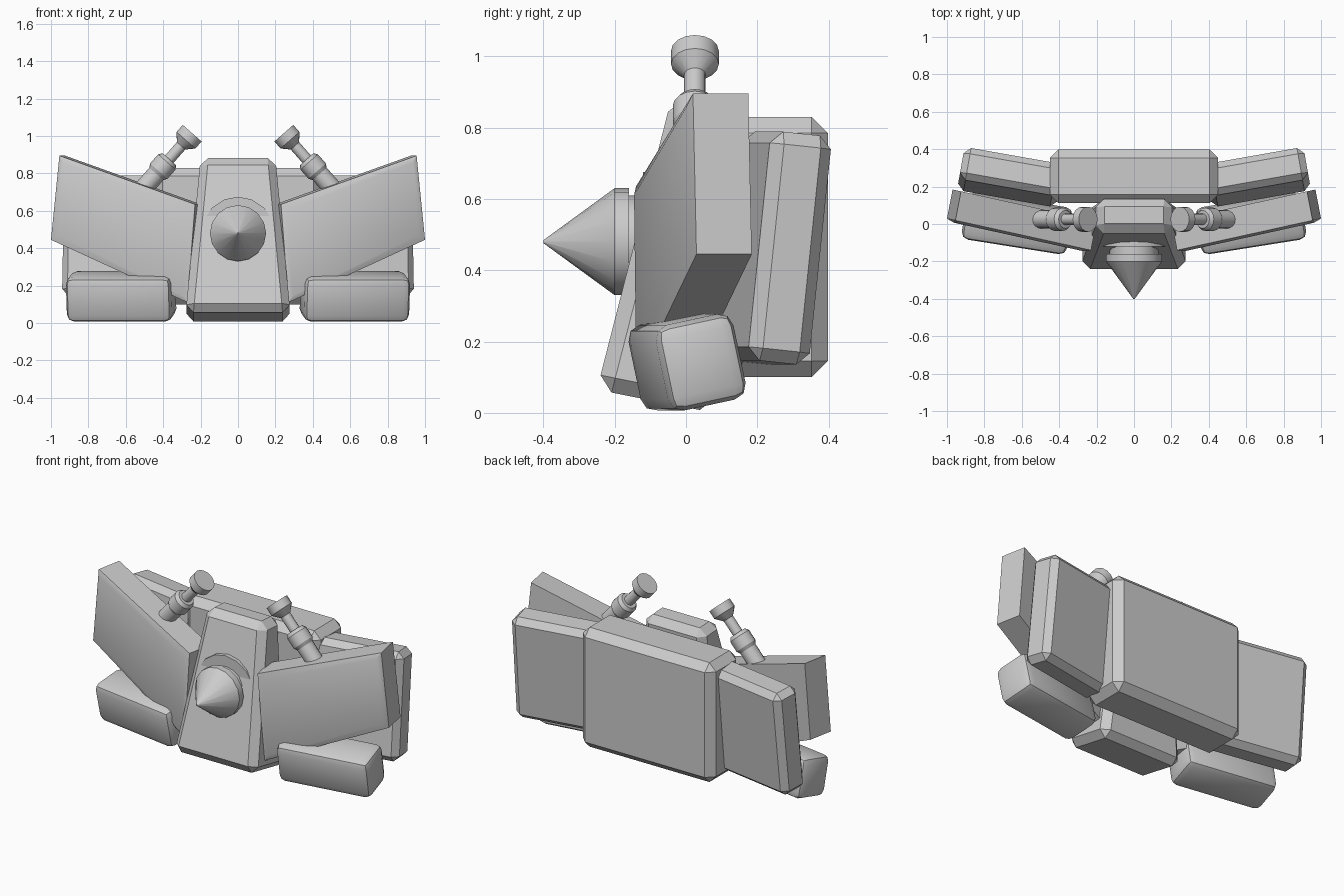
import bpy, bmesh, math
from mathutils import Matrix, Vector, Euler

if "Cube" in bpy.data.objects:
    bpy.data.objects.remove(bpy.data.objects["Cube"], do_unlink=True)

grey = bpy.data.materials.new("light_grey")
grey.use_nodes = True
grey.diffuse_color = (0.6, 0.6, 0.6, 1)
grey.node_tree.nodes["Principled BSDF"].inputs["Base Color"].default_value = (0.6, 0.6, 0.6, 1)


def finish(name, bm, side=1, angle=30):
    """Mirror to the wanted side, fix normals and add the object."""
    for v in bm.verts:
        v.co.x *= side
    bmesh.ops.recalc_face_normals(bm, faces=bm.faces)
    mesh = bpy.data.meshes.new(name)
    bm.to_mesh(mesh)
    bm.free()
    mesh.materials.append(grey)
    ob = bpy.data.objects.new(name, mesh)
    bpy.context.collection.objects.link(ob)
    bpy.ops.object.select_all(action='DESELECT')
    ob.select_set(True)
    bpy.context.view_layer.objects.active = ob
    bpy.ops.object.shade_smooth_by_angle(angle=math.radians(angle))
    return ob


def chamfer(bm, width, segments=1):
    bmesh.ops.bevel(bm, geom=bm.edges[:], offset=width, segments=segments,
                    profile=0.5, affect='EDGES')


def box(name, centre, size, lean=0, yaw=0, width=0.04, segments=1, side=1, angle=30):
    bm = bmesh.new()
    bmesh.ops.create_cube(bm, size=1, matrix=Matrix.Diagonal((*size, 1)))
    chamfer(bm, width, segments)
    turn = Euler((math.radians(lean), 0, math.radians(yaw))).to_matrix().to_4x4()
    bm.transform(Matrix.Translation(centre) @ turn)
    return finish(name, bm, side, angle)


def lathe(name, profile, start, direction, sides=16, side=1):
    """Spin (distance, radius) points about an axis."""
    bm = bmesh.new()
    turn = Vector(direction).to_track_quat('Z', 'Y').to_matrix().to_4x4()
    rings = []
    for t, r in profile:
        rings.append([bm.verts.new((r * math.cos(math.tau * i / sides),
                                    r * math.sin(math.tau * i / sides), t))
                      for i in range(sides)])
    for a, b in zip(rings, rings[1:]):
        for i in range(sides):
            j = (i + 1) % sides
            bm.faces.new((a[i], a[j], b[j], b[i]))
    bm.faces.new(rings[0])
    bm.faces.new(rings[-1])
    bm.transform(Matrix.Translation(start) @ turn)
    return finish(name, bm, side)


def wing(name, side):
    """Swept slab with a raised front panel."""
    bm = bmesh.new()
    outline = [(0.23, 0.635), (0.955, 0.895), (1.0, 0.445), (0.27, 0.11)]
    sweep = lambda x: -0.14 + (x - 0.23) * 0.22
    front = [bm.verts.new((x, sweep(x), z)) for x, z in outline]
    back = [bm.verts.new((x - 0.03, sweep(x) + 0.155, z)) for x, z in outline]
    face = bm.faces.new(front)
    bm.faces.new(back[::-1])
    for i in range(4):
        j = (i + 1) % 4
        bm.faces.new((front[i], front[j], back[j], back[i]))
    bmesh.ops.recalc_face_normals(bm, faces=bm.faces)
    bmesh.ops.inset_region(bm, faces=[face], thickness=0.045, depth=0.014)
    return finish(name, bm, side)


# Central body: tapered, leaning back
bm = bmesh.new()
bmesh.ops.create_cube(bm, size=2)
for v in bm.verts:
    top, rear = v.co.z > 0, v.co.y > 0
    y, z = {(False, False): (-0.25, 0.065), (False, True): (0.08, 0.0),
            (True, False): (-0.04, 0.885), (True, True): (0.135, 0.875)}[top, rear]
    v.co = (v.co.x * (0.2 if top else 0.28), y, z)
chamfer(bm, 0.042)
finish("central_body", bm)

# Nose spike with collar and base disc
lathe("nose_spike", [(0, 0.004), (0.2, 0.15), (0.24, 0.15), (0.24, 0.13), (0.28, 0.13),
                     (0.28, 0.195), (0.38, 0.195)], (0, -0.4, 0.48), (0, 1, 0))

# Rear block
box("rear_block", (0, 0.255, 0.465), (0.9, 0.285, 0.73), width=0.045)

# Paired parts
for label, s in (("left", 1), ("right", -1)):
    wing(label + "_front_wing", s)
    box(label + "_rear_panel", (0.66, 0.25, 0.462), (0.54, 0.175, 0.645),
        lean=-6, yaw=10, width=0.035, side=s)
    box(label + "_foot", (0.625, 0.003, 0.142), (0.57, 0.225, 0.245),
        lean=12, yaw=9, width=0.04, segments=2, side=s)
    lathe(label + "_cannon", [(0, 0.067), (0.05, 0.067), (0.09, 0.03), (0.185, 0.03),
                              (0.185, 0.048), (0.205, 0.062), (0.27, 0.062),
                              (0.29, 0.05), (0.5, 0.05)],
          (0.245, 1.015, 0.0)[:1] + (0.025, 1.015), (0.66, 0, -0.75), side=s)
